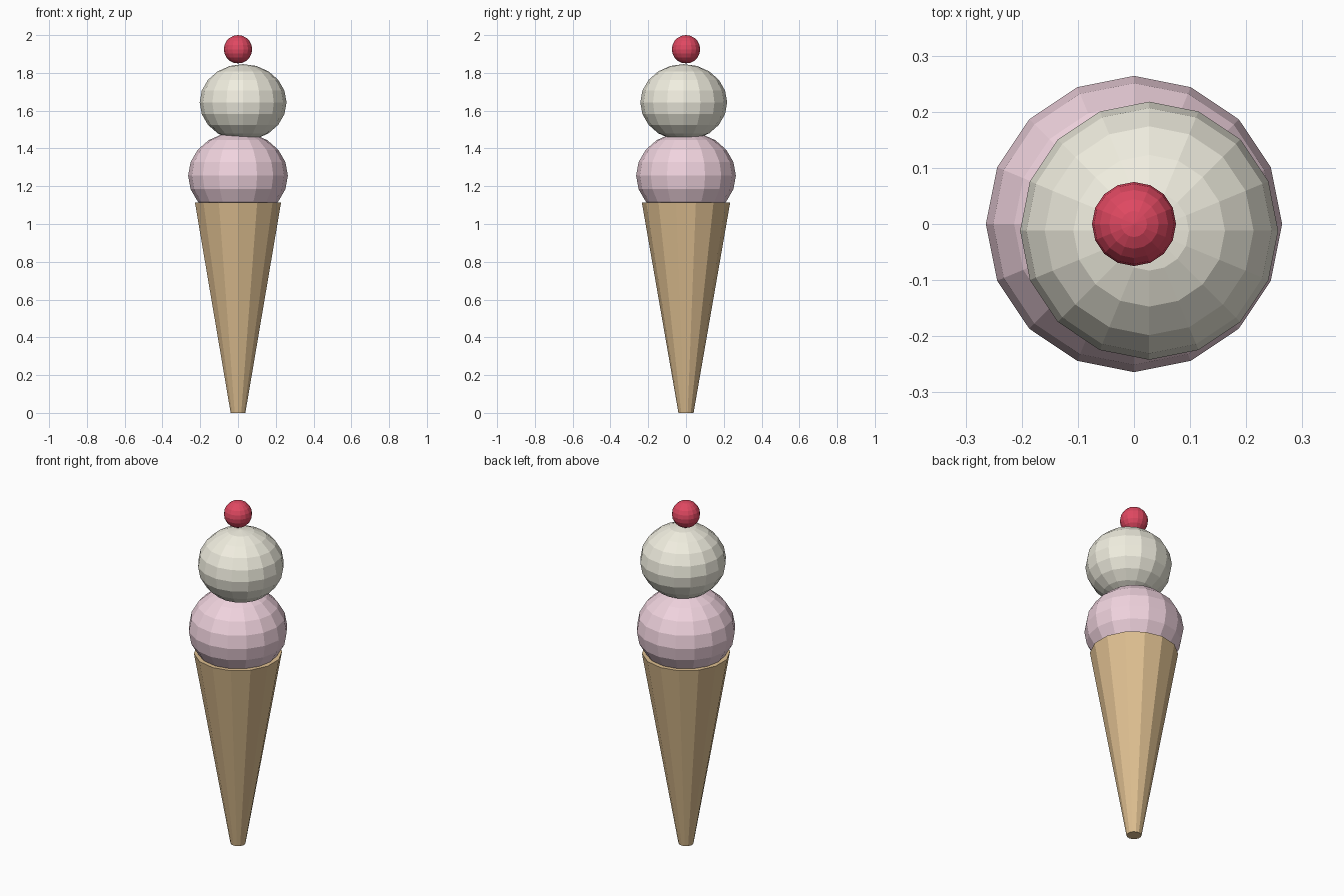
import bpy

if "Cube" in bpy.data.objects:
    bpy.data.objects.remove(bpy.data.objects["Cube"])


def finish(name, color, flatten=1.0):
    """Name the active object, flatten it vertically and colour it."""
    obj = bpy.context.object
    obj.name = name
    obj.scale.z = flatten
    mat = bpy.data.materials.new(name + "_colour")
    mat.diffuse_color = (*color, 1.0)
    mat.use_nodes = True
    mat.node_tree.nodes["Principled BSDF"].inputs["Base Color"].default_value = mat.diffuse_color
    obj.data.materials.append(mat)
    return obj


def ball(name, radius, location, color, flatten=1.0):
    bpy.ops.mesh.primitive_uv_sphere_add(
        segments=16, ring_count=10, radius=radius, location=location)
    return finish(name, color, flatten)


# Tapered wafer cone
CONE_HEIGHT = 1.115
bpy.ops.mesh.primitive_cone_add(
    vertices=14, radius1=0.04, radius2=0.234, depth=CONE_HEIGHT,
    location=(0, 0, CONE_HEIGHT / 2))
finish("wafer_cone", (0.73, 0.52, 0.28))

# Two slightly flattened scoops, the upper one off centre
ball("lower_scoop", 0.264, (0, 0, 1.256), (0.87, 0.65, 0.73), 0.88)
ball("upper_scoop", 0.23, (0.027, -0.012, 1.644), (0.87, 0.85, 0.74), 0.88)

# Cherry on top
ball("cherry", 0.075, (0, 0, 1.925), (0.74, 0.065, 0.12))
